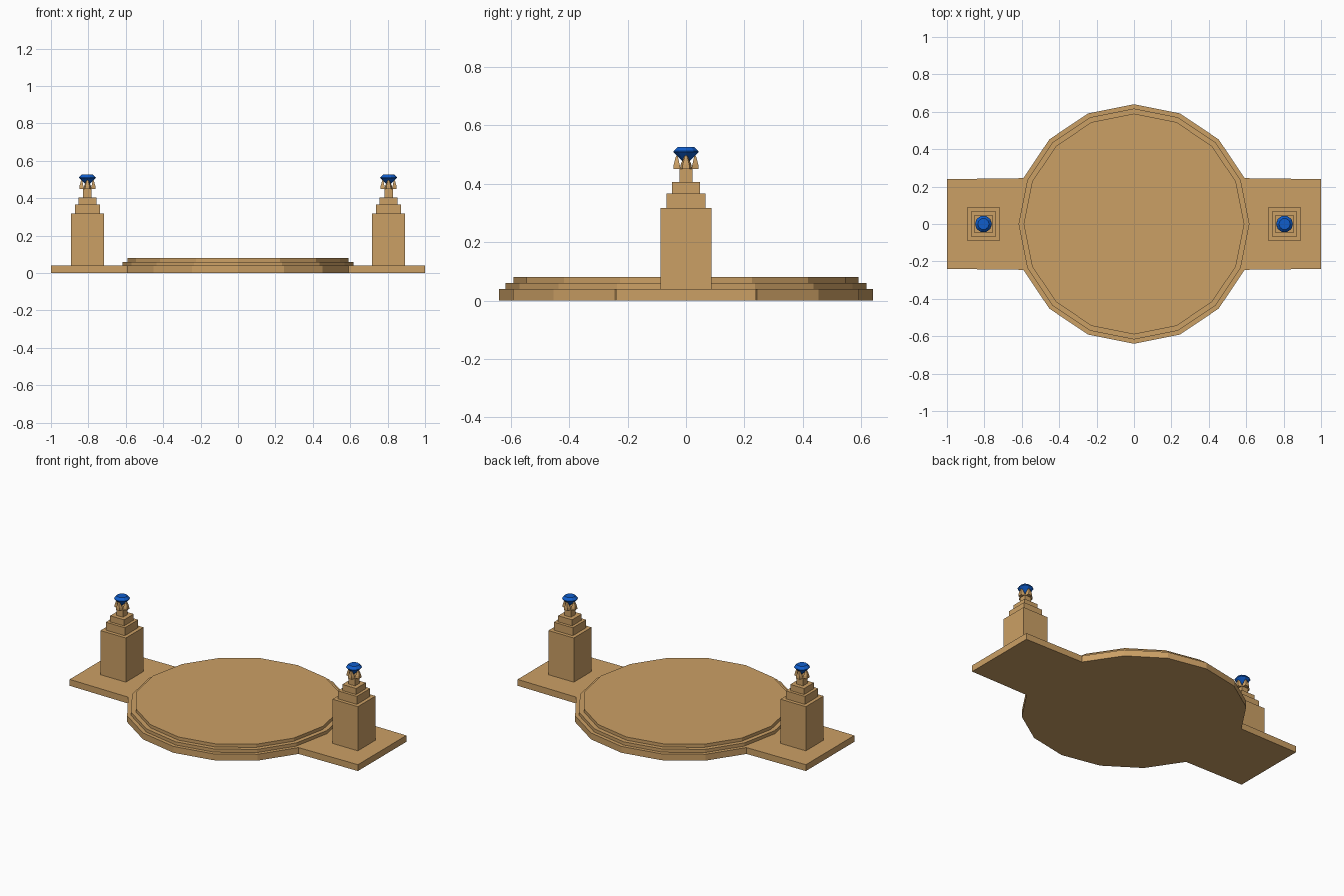
import bpy, bmesh
from math import sin, cos, pi, sqrt

if "Cube" in bpy.data.objects:
    bpy.data.objects.remove(bpy.data.objects["Cube"])


def material(name, rgb):
    m = bpy.data.materials.new(name)
    m.diffuse_color = (*rgb, 1)
    m.use_nodes = True
    m.node_tree.nodes["Principled BSDF"].inputs["Base Color"].default_value = m.diffuse_color
    return m


stone = material("sandstone", (0.60, 0.35, 0.13))
blue = material("blue_gem", (0.005, 0.11, 0.60))


def finish(bm, name, mat, loc=(0, 0, 0)):
    bmesh.ops.remove_doubles(bm, verts=bm.verts, dist=1e-5)
    bmesh.ops.recalc_face_normals(bm, faces=bm.faces)
    me = bpy.data.meshes.new(name)
    bm.to_mesh(me)
    bm.free()
    me.materials.append(mat)
    ob = bpy.data.objects.new(name, me)
    ob.location = loc
    bpy.context.collection.objects.link(ob)
    return ob


def loft(bm, rings, bottom=True):
    """Skin a list of equal-length point rings and cap the ends."""
    vs = [[bm.verts.new(p) for p in r] for r in rings]
    n = len(vs[0])
    for a, b in zip(vs, vs[1:]):
        for i in range(n):
            j = (i + 1) % n
            bm.faces.new((a[i], a[j], b[j], b[i]))
    if bottom:
        bm.faces.new(vs[0][::-1])
    bm.faces.new(vs[-1])


def turned(name, profile, sides, mat, loc=(0, 0, 0), phase=0.0, bottom=True):
    """Faceted solid from (radius, z) profile points."""
    bm = bmesh.new()
    loft(bm, [[(r * cos(phase + 2 * pi * i / sides),
                r * sin(phase + 2 * pi * i / sides), z) for i in range(sides)]
              for r, z in profile], bottom)
    return finish(bm, name, mat, loc)


# Base slab: 16-sided disc outline with a rectangular wing on each side
outline = []
for k in range(16):
    if k in (0, 8):
        s = 1 if k == 0 else -1
        outline += [(s, -0.24 * s), (s, 0.24 * s)]
    else:
        outline.append((0.64 * cos(k * pi / 8), 0.64 * sin(k * pi / 8)))
bm = bmesh.new()
loft(bm, [[(x, y, z) for x, y in outline] for z in (0, 0.04)])
finish(bm, "base_slab", stone)

# Two shallow raised steps forming the round platform
turned("round_platform", [(0.617, 0.04), (0.617, 0.06), (0.59, 0.06), (0.59, 0.08)],
       16, stone, bottom=False)

# Stepped pillar profile as (half width, bottom, top)
steps = [(0.088, 0.04, 0.317), (0.066, 0.317, 0.367),
         (0.048, 0.367, 0.405), (0.023, 0.405, 0.45)]
pillar_profile = [(h * sqrt(2), z) for h, a, b in steps for z in (a, b)]

for side, s in (("left", -1), ("right", 1)):
    loc = (0.805 * s, 0, 0)
    turned(side + "_pillar", pillar_profile, 4, stone, loc, pi / 4, bottom=False)

    # Four tapering claws holding the gem: (inner r, outer r, half width, z)
    bm = bmesh.new()
    claw = [(0.018, 0.043, 0.021, 0.450), (0.022, 0.042, 0.018, 0.466),
            (0.027, 0.036, 0.008, 0.489), (0.027, 0.030, 0.002, 0.502)]
    for q in range(4):
        c, d = cos(q * pi / 2), sin(q * pi / 2)
        rings = []
        for ri, ro, w, z in claw:
            pts = [(ri, -w), (ro, -w * 0.6), (ro, w * 0.6), (ri, w)]
            rings.append([(x * c - y * d, x * d + y * c, z) for x, y in pts])
        loft(bm, rings)
    finish(bm, side + "_claws", stone, loc)

    # Cut gem with pointed underside, girdle and flat table
    turned(side + "_gem", [(0.001, 0.465), (0.045, 0.508), (0.045, 0.511), (0.03, 0.526)],
           10, blue, loc)
